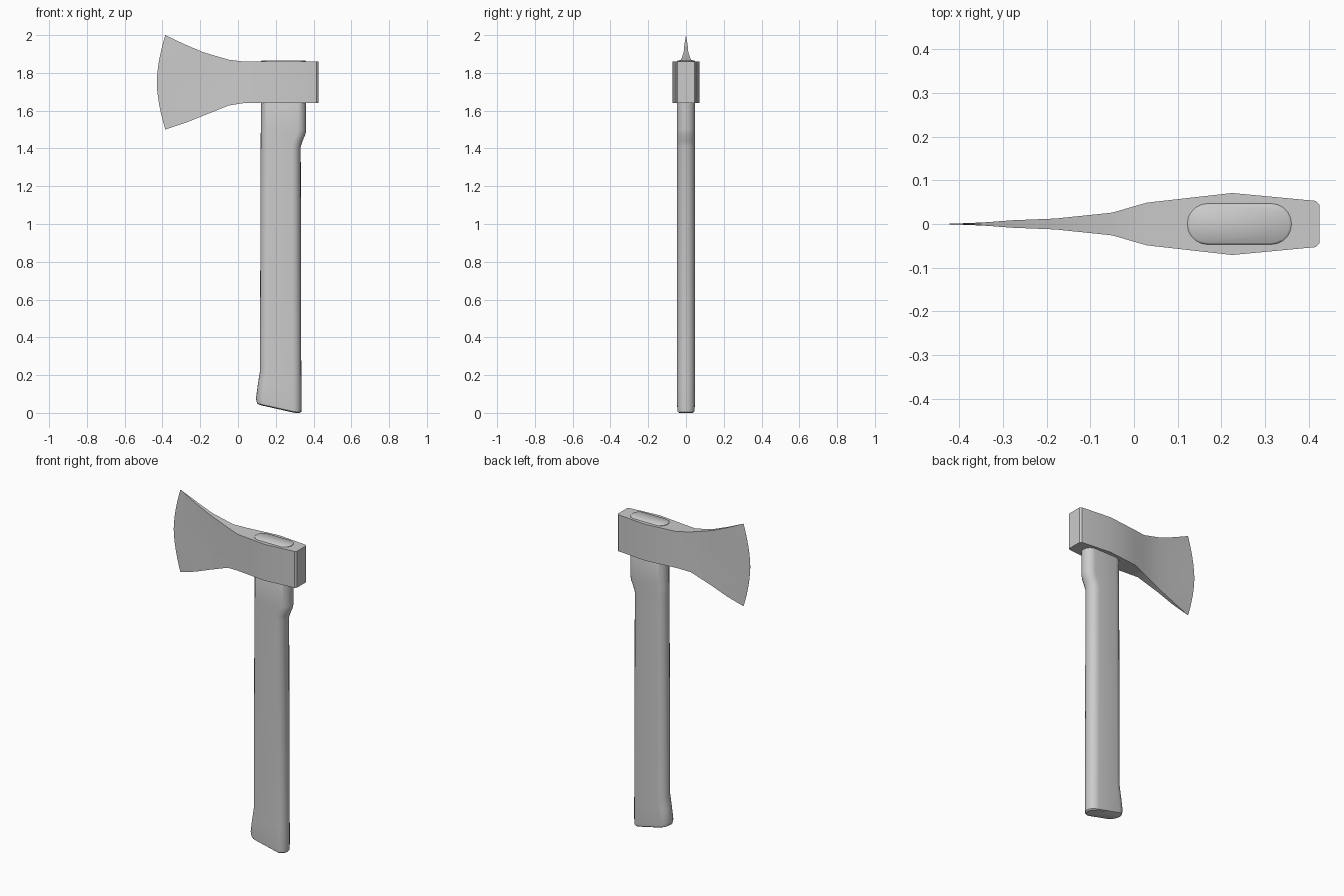
import bpy, bmesh
from math import cos, sin, pi

if "Cube" in bpy.data.objects:
    bpy.data.objects.remove(bpy.data.objects["Cube"])


def loft(name, rings, angle):
    """Skin a list of equal-length closed rings and cap both ends."""
    bm = bmesh.new()
    loops = [[bm.verts.new(p) for p in ring] for ring in rings]
    n = len(loops[0])
    for a, b in zip(loops, loops[1:]):
        for i in range(n):
            j = (i + 1) % n
            bm.faces.new((a[i], a[j], b[j], b[i]))
    bm.faces.new(loops[0])
    bm.faces.new(loops[-1])
    bmesh.ops.remove_doubles(bm, verts=bm.verts, dist=0.0002)
    bmesh.ops.dissolve_degenerate(bm, edges=bm.edges, dist=0.0001)
    bmesh.ops.recalc_face_normals(bm, faces=bm.faces)
    mesh = bpy.data.meshes.new(name)
    bm.to_mesh(mesh)
    bm.free()
    ob = bpy.data.objects.new(name, mesh)
    bpy.context.collection.objects.link(ob)
    bpy.ops.object.select_all(action='DESELECT')
    ob.select_set(True)
    bpy.context.view_layer.objects.active = ob
    bpy.ops.object.shade_smooth_by_angle(angle=angle)
    return ob


# Axe head: stations along x as (x middle, x at tips, half thickness, low z, high z)
STATIONS = [
    (0.425, 0.425, 0.044, 1.64, 1.86),
    (0.416, 0.416, 0.053, 1.64, 1.86),
    (0.225, 0.225, 0.071, 1.64, 1.86),
    (0.03, 0.03, 0.049, 1.64, 1.86),
    (-0.05, -0.05, 0.026, 1.627, 1.87),
    (-0.165, -0.18, 0.0125, 1.575, 1.908),
    (-0.24, -0.28, 0.0085, 1.535, 1.95),
    (-0.30, -0.385, 0.005, 1.50, 2.0),
]
ROWS = 12


def head_ring(x_mid, x_tip, half, low, high, tapered=False):
    side = []
    for k in range(ROWS + 1):
        t = 2 * k / ROWS - 1
        x = x_mid + (x_tip - x_mid) * abs(t) ** 1.7
        y = half * (1 - abs(t) ** 3) if tapered else half
        side.append((x, y, low + (high - low) * k / ROWS))
    return side + [(x, -y, z) for x, y, z in reversed(side)]


rings = [head_ring(*s, tapered=(s is STATIONS[-1])) for s in STATIONS]
rings.append(head_ring(-0.43, -0.385, 0.0003, 1.50, 2.0, True))
loft("axe_head", rings, 0.6)


# Handle: stations up z as (front x, back x, half thickness, z at front, z at back)
def handle_ring(x0, x1, r, z_front, z_back):
    ring = []
    flat = 0.30
    for centre, start in ((x1 - r, -pi / 2), (x0 + r, pi / 2)):
        for k in range(11):
            a = start + pi * k / 10
            x = centre + r * cos(a)
            slope = min(1, max(0, (x - x0) / (flat - x0)))
            ring.append((x, r * sin(a), z_front + (z_back - z_front) * slope))
    return ring


HANDLE = [
    (0.115, 0.328, 0.038, 0.042, 0.0),
    (0.101, 0.335, 0.045, 0.05, 0.006),
    (0.095, 0.336, 0.047, 0.075, 0.04),
    (0.105, 0.336, 0.047, 0.15, 0.15),
    (0.116, 0.335, 0.047, 0.22, 0.22),
    (0.12, 0.332, 0.047, 1.41, 1.41),
    (0.12, 0.342, 0.047, 1.44, 1.44),
    (0.12, 0.357, 0.047, 1.475, 1.475),
    (0.122, 0.361, 0.047, 1.50, 1.50),
    (0.122, 0.361, 0.047, 1.862, 1.862),
    (0.127, 0.356, 0.043, 1.866, 1.866),
]
loft("handle", [handle_ring(*s) for s in HANDLE], 0.8)
